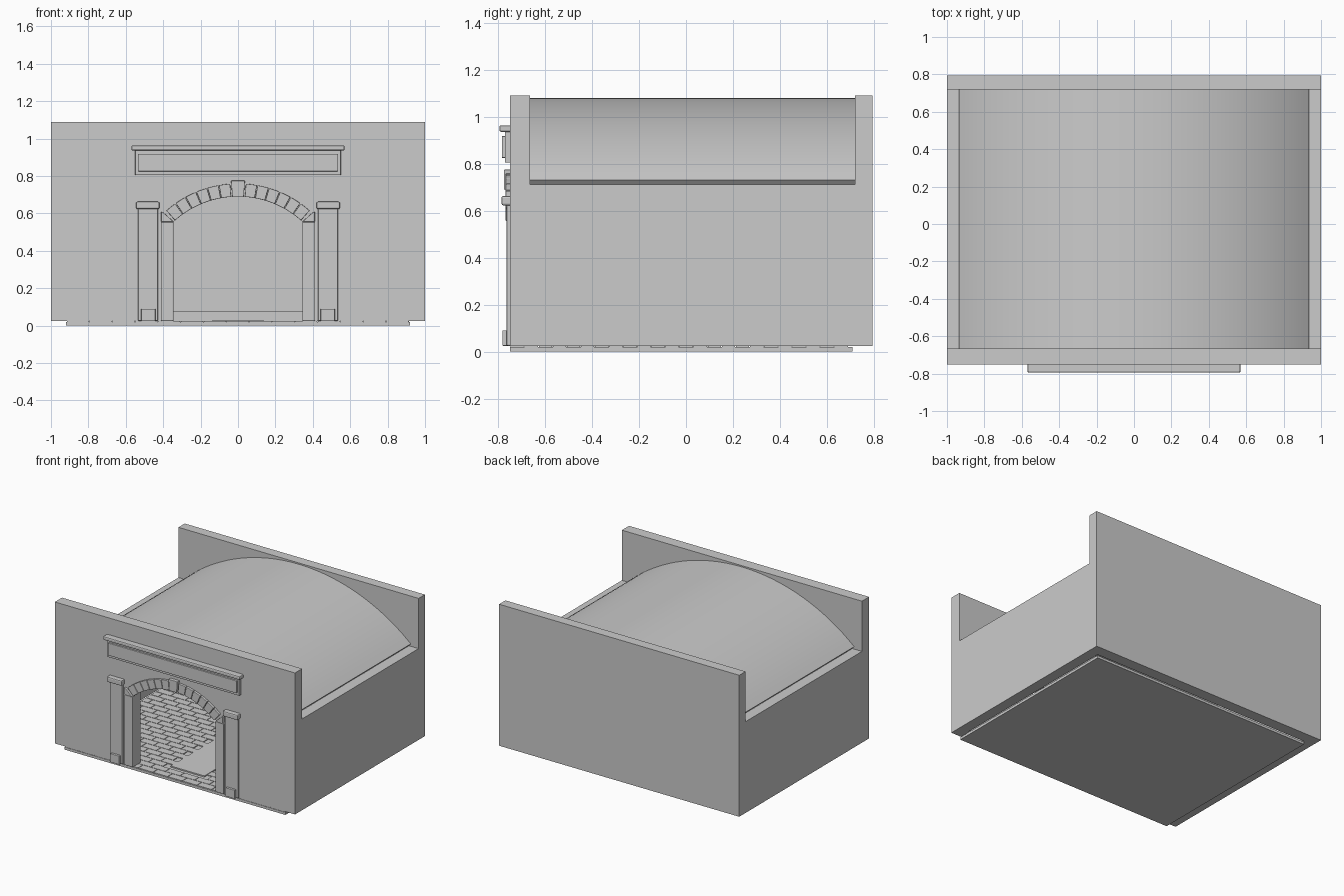
import bpy, bmesh, math
from mathutils import Vector

if "Cube" in bpy.data.objects:
    bpy.data.objects.remove(bpy.data.objects["Cube"])


def finish(name, bm, bevel=0.0, smooth=False):
    bmesh.ops.recalc_face_normals(bm, faces=bm.faces)
    me = bpy.data.meshes.new(name)
    bm.to_mesh(me)
    bm.free()
    ob = bpy.data.objects.new(name, me)
    bpy.context.collection.objects.link(ob)
    if bevel:
        m = ob.modifiers.new("bevel", 'BEVEL')
        m.width, m.segments = bevel, 2
    if smooth:
        bpy.context.view_layer.objects.active = ob
        ob.select_set(True)
        bpy.ops.object.shade_smooth_by_angle(angle=math.radians(30))
        ob.select_set(False)
    return ob


def add_box(bm, x0, x1, y0, y1, z0, z1):
    v = bmesh.ops.create_cube(bm, size=1)["verts"]
    bmesh.ops.scale(bm, vec=(x1 - x0, y1 - y0, z1 - z0), verts=v)
    bmesh.ops.translate(bm, vec=((x0 + x1) / 2, (y0 + y1) / 2, (z0 + z1) / 2), verts=v)


def box(name, *dims, bevel=0.0):
    bm = bmesh.new()
    add_box(bm, *dims)
    return finish(name, bm, bevel)


def add_prism(bm, pts, y0, y1):
    # extrude an x/z outline along y
    f = bm.faces.new([bm.verts.new((x, y0, z)) for x, z in pts])
    r = bmesh.ops.extrude_face_region(bm, geom=[f])
    moved = [g for g in r["geom"] if isinstance(g, bmesh.types.BMVert)]
    bmesh.ops.translate(bm, vec=(0, y1 - y0, 0), verts=moved)


def prism(name, pts, y0, y1, bevel=0.0, smooth=False):
    bm = bmesh.new()
    add_prism(bm, pts, y0, y1)
    return finish(name, bm, bevel, smooth)


def arc(r, cz, a0, a1, n):
    return [(r * math.sin(a0 + (a1 - a0) * i / n), cz + r * math.cos(a0 + (a1 - a0) * i / n))
            for i in range(n + 1)]


BASE = 0.025
FRONT = -0.75

# floor slab
box("floor_slab", -0.92, 0.92, FRONT, 0.71, 0, 0.019)

# floor bricks in staggered courses, leaving a plain centre panel
bm = bmesh.new()
rows, length, gap = 24, 0.122, 0.004
depth = 1.44 / rows
for r in range(rows):
    y = FRONT + 0.003 + r * depth
    x = -0.915 - (length / 2 if r % 2 else 0)
    while x < 0.915:
        a, b = max(x, -0.915), min(x + length - gap, 0.915)
        mid_y = y + depth / 2
        in_panel = abs((a + b) / 2) < 0.14 and -0.6 < mid_y < 0.1
        if b - a > 0.01 and not in_panel:
            add_box(bm, a, b, y, y + depth - gap, 0.012, 0.025)
        x += length
finish("floor_bricks", bm)
box("floor_panel", -0.14, 0.14, -0.6, 0.1, 0.012, 0.028)

# side walls
for s, side in ((1, "right"), (-1, "left")):
    x0, x1 = sorted((s * 0.92, s * 1.0))
    box(side + "_wall", x0, x1, -0.67, 0.73, BASE, 0.712)

# back wall and the low rail along its foot
box("back_wall", -1, 1, 0.72, 0.795, BASE, 1.09)
box("back_rail", -0.999, 0.999, 0.71, 0.73, BASE, 0.075)

# front wall with arched opening
R_IN, R_OUT, CZ = 0.508, 0.578, 0.182
ANG = math.asin(0.345 / R_IN)
opening = [(-0.345, BASE)] + arc(R_IN, CZ, -ANG, ANG, 24) + [(0.345, BASE)]
prism("front_wall", [(-1, BASE)] + opening + [(1, BASE), (1, 1.09), (-1, 1.09)], FRONT, -0.665)

# barrel vault shell
VR, VZ = 1.424, -0.344
VA = math.asin(0.935 / VR)
prism("vault_roof", arc(VR, VZ, -VA, VA, 48) + arc(VR - 0.025, VZ, VA, -VA, 48),
      -0.67, 0.725, smooth=True)

# arch stones
bm = bmesh.new()
per_side, key = 6, 0.07
step = (ANG - 0.02 - key) / per_side
for s in (1, -1):
    for i in range(per_side):
        a0 = key + i * step + 0.003
        a1 = key + (i + 1) * step - 0.003
        pts = arc(R_IN, CZ, s * a0, s * a1, 2) + arc(R_OUT, CZ, s * a1, s * a0, 2)
        add_prism(bm, pts, -0.768, -0.74)
    # springer wedge on top of each jamb
    add_prism(bm, [(s * 0.345, 0.556), (s * 0.411, 0.556), (s * 0.411, 0.608), (s * 0.398, 0.604)],
              -0.768, -0.74)
finish("arch_stones", bm, bevel=0.003)
prism("keystone", [(-0.031, 0.69), (0.031, 0.69), (0.037, 0.775), (-0.037, 0.775)],
      -0.775, -0.74, bevel=0.003)

# door jambs and pilasters, mirrored left and right
for s, side in ((1, "right"), (-1, "left")):
    def part(name, a, b, y0, z0, z1, bevel):
        x0, x1 = sorted((s * a, s * b))
        box(side + "_" + name, x0, x1, y0, -0.74, z0, z1, bevel=bevel)
    part("jamb", 0.345, 0.412, -0.763, BASE, 0.553, 0.004)
    part("pilaster", 0.428, 0.535, -0.765, BASE, 0.63, 0.006)
    part("pilaster_base", 0.442, 0.518, -0.782, BASE, 0.09, 0.003)
    part("pilaster_cap", 0.42, 0.545, -0.786, 0.623, 0.663, 0.008)

# panel above the arch with its moulding
box("panel_frame", -0.55, 0.55, -0.771, -0.74, 0.805, 0.942, bevel=0.003)
box("panel_field", -0.535, 0.535, -0.784, -0.765, 0.825, 0.918, bevel=0.003)
box("panel_cornice", -0.57, 0.57, -0.795, -0.74, 0.936, 0.964, bevel=0.008)
